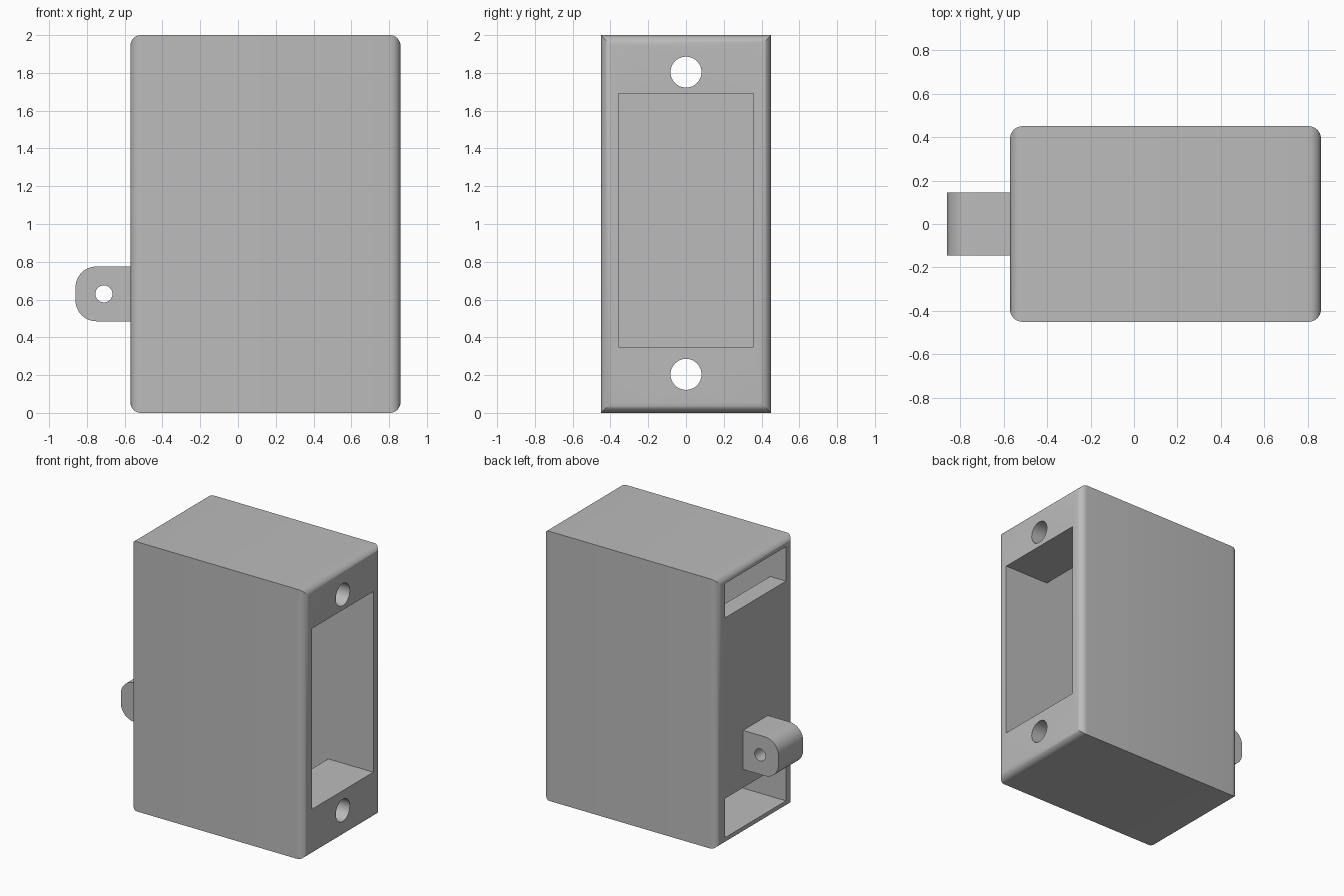
import bpy, bmesh, math
from mathutils import Matrix

cube = bpy.data.objects.get("Cube")
if cube:
    bpy.data.objects.remove(cube, do_unlink=True)

grey = bpy.data.materials.new("plain grey")
grey.use_nodes = True
GREY = (0.5, 0.5, 0.5, 1)
grey.diffuse_color = GREY
grey.node_tree.nodes["Principled BSDF"].inputs["Base Color"].default_value = GREY


def make_object(name, bm):
    bmesh.ops.recalc_face_normals(bm, faces=bm.faces)
    mesh = bpy.data.meshes.new(name)
    bm.to_mesh(mesh)
    bm.free()
    mesh.materials.append(grey)
    obj = bpy.data.objects.new(name, mesh)
    bpy.context.collection.objects.link(obj)
    return obj


def prism(name, profile, half_y):
    """Extrude an x-z profile symmetrically along y."""
    bm = bmesh.new()
    face = bm.faces.new([bm.verts.new((x, -half_y, z)) for x, z in profile])
    ext = bmesh.ops.extrude_face_region(bm, geom=[face])
    verts = [v for v in ext["geom"] if isinstance(v, bmesh.types.BMVert)]
    bmesh.ops.translate(bm, verts=verts, vec=(0, 2 * half_y, 0))
    return make_object(name, bm)


def cylinder(name, centre, radius, depth, axis):
    bm = bmesh.new()
    bmesh.ops.create_cone(bm, cap_ends=True, segments=48, radius1=radius,
                          radius2=radius, depth=depth)
    bm.transform(Matrix.Translation(centre) @ Matrix.Rotation(math.pi / 2, 4, axis))
    return make_object(name, bm)


def cut(target, cutter):
    mod = target.modifiers.new("cut", "BOOLEAN")
    mod.operation = "DIFFERENCE"
    mod.solver = "EXACT"
    mod.object = cutter
    bpy.context.view_layer.objects.active = target
    bpy.ops.object.modifier_apply(modifier=mod.name)
    bpy.data.objects.remove(cutter, do_unlink=True)


def smooth(obj):
    bpy.ops.object.select_all(action="DESELECT")
    obj.select_set(True)
    bpy.context.view_layer.objects.active = obj
    bpy.ops.object.shade_smooth_by_angle(angle=math.radians(30))


# Housing: the edges around both end faces are rounded, the long edges stay sharp
BACK, FRONT, HEIGHT = -0.57, 0.86, 2.0
housing = prism("housing", [(BACK, 0), (FRONT, 0), (FRONT, HEIGHT), (BACK, HEIGHT)], 0.45)
bm = bmesh.new()
bm.from_mesh(housing.data)
end_edges = [e for e in bm.edges if abs(e.verts[0].co.x - e.verts[1].co.x) < 0.01]
bmesh.ops.bevel(bm, geom=end_edges, offset=0.056, segments=8, profile=0.5, affect="EDGES")
bm.to_mesh(housing.data)
bm.free()

# Hollow: wide window on one end, two slots on the other around a central panel
low, high = 0.35, 1.69
floor, ceiling = 0.06, 1.945
block, panel = 0.49, -0.44
cut(housing, prism("hollow_cutter", [
    (-0.8, floor), (block, floor), (block, low), (1, low),
    (1, high), (block, high), (block, ceiling), (-0.8, ceiling),
    (-0.8, high), (panel, high), (panel, low), (-0.8, low)], 0.358))

# Screw holes through the end blocks
for z in (0.204, 1.804):
    cut(housing, cylinder("screw_cutter", (0.7, 0, z), 0.082, 0.6, "Y"))
smooth(housing)

# Mounting lug with rounded outer corners and a pin hole
tip, bottom, top, r = -0.86, 0.485, 0.775, 0.11
profile = [(BACK, bottom), (BACK, top)]
for cz, start in ((top - r, 90), (bottom + r, 180)):
    for i in range(13):
        a = math.radians(start + 90 * i / 12)
        profile.append((tip + r + r * math.cos(a), cz + r * math.sin(a)))
lug = prism("mounting_lug", profile, 0.145)
cut(lug, cylinder("pin_cutter", (-0.71, 0, 0.63), 0.045, 0.6, "X"))
smooth(lug)
